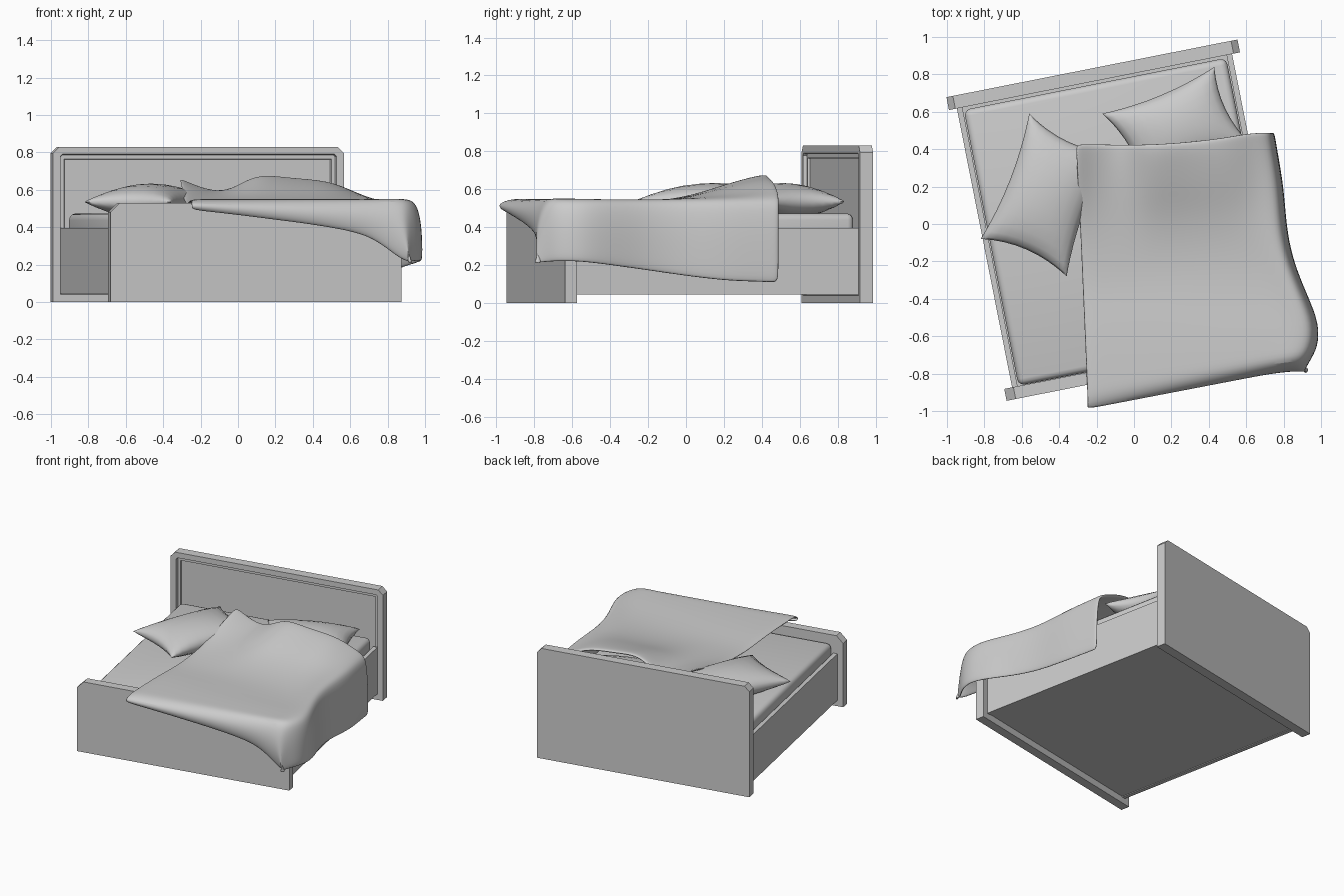
import bpy, bmesh, math
from mathutils import Matrix, Vector

if "Cube" in bpy.data.objects:
    bpy.data.objects.remove(bpy.data.objects["Cube"])

TURN = Matrix.Rotation(math.radians(11.2), 4, 'Z')   # whole frame sits turned
CU = -0.059                                          # centre line of the frame


def finish(name, bm, smooth=None):
    me = bpy.data.meshes.new(name)
    bm.to_mesh(me)
    bm.free()
    ob = bpy.data.objects.new(name, me)
    bpy.context.collection.objects.link(ob)
    if smooth:
        bpy.context.view_layer.objects.active = ob
        ob.select_set(True)
        bpy.ops.object.shade_smooth_by_angle(angle=math.radians(smooth))
        ob.select_set(False)
    return ob


def box(name, lo, hi, bevel=0, segs=3):
    bm = bmesh.new()
    bmesh.ops.create_cube(bm, size=1)
    for v in bm.verts:
        v.co = [l + (c + 0.5) * (h - l) for c, l, h in zip(v.co, lo, hi)]
    if bevel:
        bmesh.ops.bevel(bm, geom=bm.edges[:], offset=bevel, segments=segs,
                        profile=0.5, affect='EDGES')
    bm.transform(TURN)
    return finish(name, bm, 40 if bevel else None)


def board(name, v_front, v_back, half, top, cut, panel=False):
    """Board with clipped top corners; optional recessed front panel."""
    bm = bmesh.new()
    prof = [(-half, 0), (half, 0), (half, top - cut), (half - cut, top),
            (cut - half, top), (-half, top - cut)]
    front = bm.faces.new([bm.verts.new((CU + x, v_front, z)) for x, z in prof])
    ext = bmesh.ops.extrude_face_region(bm, geom=[front], use_keep_orig=True)
    for v in ext['geom']:
        if isinstance(v, bmesh.types.BMVert):
            v.co.y = v_back
    bmesh.ops.recalc_face_normals(bm, faces=bm.faces[:])
    if panel:
        for thick, depth in ((0.04, 0), (0.005, -0.02), (0.02, 0), (0.004, -0.012)):
            bmesh.ops.inset_region(bm, faces=[front], thickness=thick,
                                   depth=depth, use_even_offset=True)
    bm.transform(TURN)
    return finish(name, bm)


# Frame and mattress
board("headboard", 0.79, 0.86, 0.793, 0.83, 0.035, panel=True)
board("footboard", -0.795, -0.73, 0.793, 0.53, 0.05)
for side, s in (("left", -1), ("right", 1)):
    a, b = sorted((CU + s * 0.75, CU + s * 0.72))
    box(side + "_rail", (a, -0.735, 0.045), (b, 0.795, 0.395))
box("bed_base", (CU - 0.72, -0.735, 0.05), (CU + 0.72, 0.795, 0.3))
box("mattress", (CU - 0.715, -0.728, 0.28), (CU + 0.715, 0.775, 0.473), 0.035)


# Pillows: pinched-corner cushions spanning four corner points
def pillow(name, corners, z, half_h, n=12, pinch=0.13):
    a, b, c, d = (Vector(p) for p in corners)
    bm = bmesh.new()
    for sgn in (1, -1):
        rows = []
        for i in range(n + 1):
            row = []
            for j in range(n + 1):
                u, v = math.sin((i / n - .5) * math.pi), math.sin((j / n - .5) * math.pi)
                pu = u * (1 - pinch * (1 - v * v))
                pv = v * (1 - pinch * (1 - u * u))
                s, t = (pu + 1) / 2, (pv + 1) / 2
                p = a.lerp(b, s).lerp(d.lerp(c, s), t)
                h = half_h * max(0, (1 - u * u) * (1 - v * v)) ** 0.45
                row.append(bm.verts.new((p.x, p.y, z + sgn * h)))
            rows.append(row)
        for i in range(n):
            for j in range(n):
                bm.faces.new((rows[i][j], rows[i + 1][j],
                              rows[i + 1][j + 1], rows[i][j + 1]))
    bmesh.ops.remove_doubles(bm, verts=bm.verts[:], dist=0.0005)
    bmesh.ops.recalc_face_normals(bm, faces=bm.faces[:])
    finish(name, bm, 80)


pillow("left_pillow", [(-.82, -.08), (-.36, -.28), (-.12, .38), (-.56, .59)], .535, .098)
pillow("right_pillow", [(-.17, .59), (.06, .18), (.62, .43), (.43, .84)], .535, .098)


# Blanket: control grid shaped by a few profiles, then subdivided
def curve(table, x):
    """Piecewise-linear lookup in ascending (x, value) pairs."""
    if x <= table[0][0]:
        return table[0][1]
    for (x0, y0), (x1, y1) in zip(table, table[1:]):
        if x <= x1:
            return y0 + (y1 - y0) * (x - x0) / (x1 - x0)
    return table[-1][1]


RIDGE = [(-.31, .665), (-.2, .61), (-.08, .585), (.0, .625), (.1, .69), (.3, .66),
         (.5, .65), (.65, .575)]                               # head edge heights
FADE = [(-.05, 0), (.1, .3), (.25, .75), (.4, 1)]              # ridge along y
OUTER = [(-.78, .91), (-.62, 1.01), (-.5, .985), (-.25, .865), (-.05, .82),
         (.2, .8), (.49, .75)]                                 # side drape x
HEM = [(-.8, .21), (-.6, .225), (-.3, .185), (0, .14), (.2, .115), (.49, .105)]
FOOT_HEM = [(-.26, .49), (0, .46), (.4, .41), (.7, .36), (.8, .27), (.9, .21)]

STEPS = [0, .03, .1, .2, .3, .42, .55, .68, .8, .9, .96]
ROWS = [(t, 0) for t in STEPS] + [(1, .35), (1, .75), (.985, 1)]  # (along, foot drop)
COLS = [0, .1, .23, .33, .43, .6, .8, .93]
bm = bmesh.new()
grid = []
for t, drop in ROWS:
    yl, yr = .43 - 1.42 * t, .49 - 1.28 * t
    xl, xo = -.31 + .06 * t, curve(OUTER, yr)
    xf = xo - .07 - .05 * t
    pts = []
    for s in COLS:                                              # top of the blanket
        x = xl + (xf - xl) * s
        y = yl + (yr - yl) * s
        if t < .05:
            y -= .03 * math.sin(math.pi * s) * (s < .9)
        z = .55 + (curve(RIDGE, x) - .55) * curve(FADE, y)
        z -= .02 * math.exp(-((y + .3) / .2) ** 2)
        pts.append((x, y, z))
    for k, out in ((0, .35), (.1, .75), (.4, .95), (.75, 1), (1, 1)):  # side drape
        x = xf + (xo - xf) * out
        z = .555 + (curve(HEM, yr) - .555) * k
        pts.append((x, yr, z))
    row = []
    for x, y, z in pts:
        row.append(bm.verts.new((x, y, z + (min(z, curve(FOOT_HEM, x)) - z) * drop)))
    grid.append(row)
for r0, r1 in zip(grid, grid[1:]):
    for j in range(len(r0) - 1):
        bm.faces.new((r0[j], r1[j], r1[j + 1], r0[j + 1]))
blanket = finish("blanket", bm, 60)
thick = blanket.modifiers.new("thickness", 'SOLIDIFY')
thick.thickness = 0.02
thick.offset = -1
sub = blanket.modifiers.new("smooth", 'SUBSURF')
sub.levels = sub.render_levels = 2
